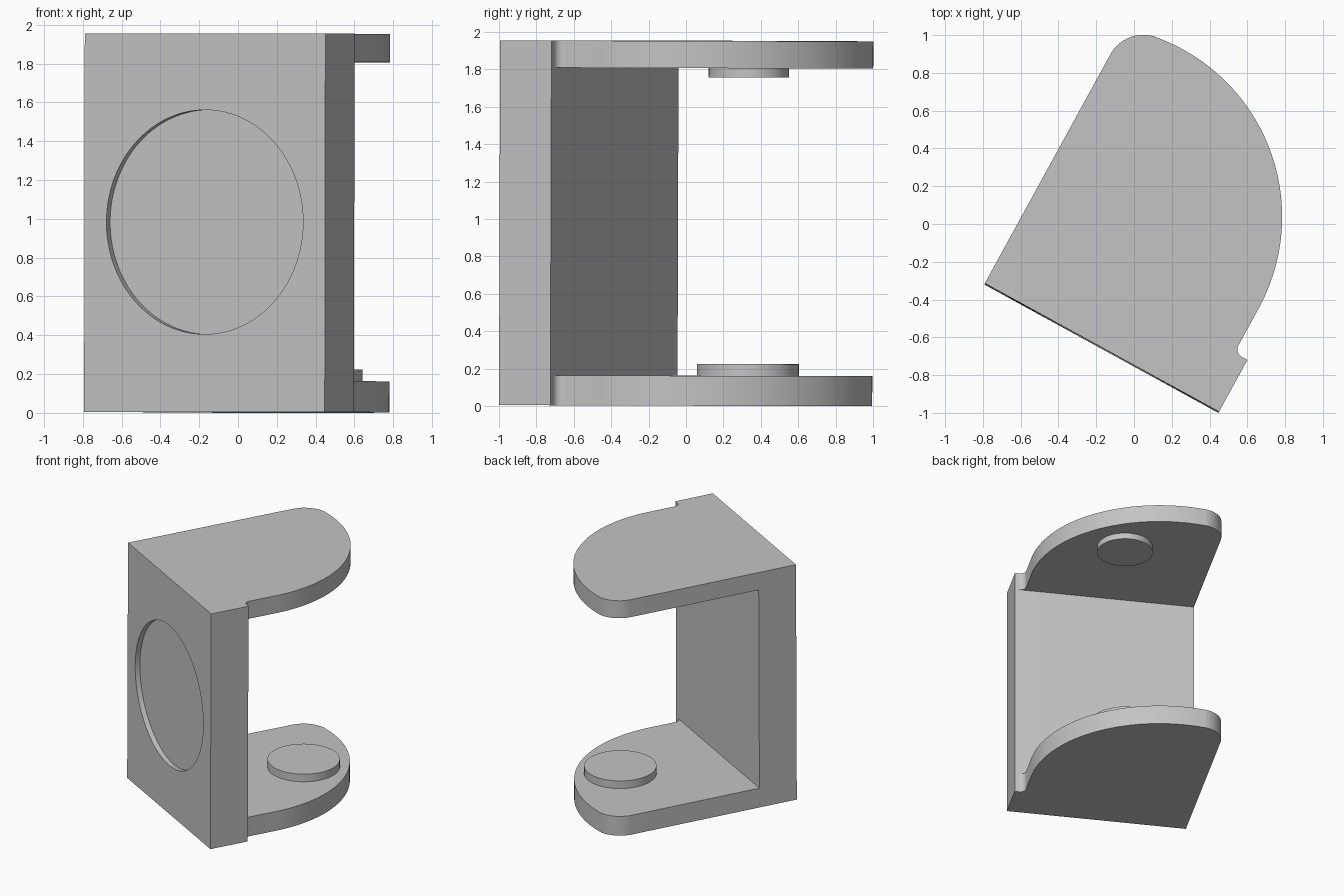
import bpy, bmesh, math
from mathutils import Matrix

cube = bpy.data.objects.get("Cube")
if cube:
    bpy.data.objects.remove(cube, do_unlink=True)

# Single grey material
GREY = (0.55, 0.55, 0.55, 1.0)
grey = bpy.data.materials.new("plain grey")
grey.use_nodes = True
grey.diffuse_color = GREY
grey.node_tree.nodes["Principled BSDF"].inputs["Base Color"].default_value = GREY

# Sizes in the bracket's own frame: x along the wall, y away from it
WIDTH, WALL, HEIGHT = 1.414, 0.313, 1.95
LOWER, UPPER = 0.16, 1.805      # inner faces of the two plates
PLATE_SIDE = 1.335

# Bracket frame: turned about z and leaning very slightly
PLACE = (Matrix.Translation((-0.793, -0.32, 0.0055))
         @ Matrix.Rotation(math.radians(-28.74), 4, 'Z')
         @ Matrix.Rotation(math.radians(-0.2), 4, 'X'))


def arc(cx, cy, r, a0, a1, n):
    return [(cx + r * math.cos(math.radians(a0 + (a1 - a0) * i / n)),
             cy + r * math.sin(math.radians(a0 + (a1 - a0) * i / n)))
            for i in range(n + 1)]


def prism(name, outline, z0, z1):
    """Extrude a flat outline from z0 up to z1."""
    bm = bmesh.new()
    face = bm.faces.new([bm.verts.new((x, y, z0)) for x, y in outline])
    new = bmesh.ops.extrude_face_region(bm, geom=[face])["geom"]
    bmesh.ops.translate(bm, vec=(0, 0, z1 - z0),
                        verts=[g for g in new if isinstance(g, bmesh.types.BMVert)])
    bmesh.ops.recalc_face_normals(bm, faces=bm.faces)
    mesh = bpy.data.meshes.new(name)
    bm.to_mesh(mesh)
    bm.free()
    mesh.materials.append(grey)
    obj = bpy.data.objects.new(name, mesh)
    bpy.context.collection.objects.link(obj)
    return obj


def activate(obj):
    bpy.ops.object.select_all(action='DESELECT')
    obj.select_set(True)
    bpy.context.view_layer.objects.active = obj


def cut(obj, cutter):
    cutter.hide_render = True
    mod = obj.modifiers.new("cut", 'BOOLEAN')
    mod.operation = 'DIFFERENCE'
    mod.solver = 'EXACT'
    mod.object = cutter
    activate(obj)
    bpy.ops.object.modifier_apply(modifier=mod.name)
    bpy.data.objects.remove(cutter, do_unlink=True)


# Bracket footprint: square wall end, filleted notch, wide curve, rounded tip
FILLET = 0.045
outline = [(0, 0), (WIDTH, 0), (WIDTH, WALL)]
outline += arc(PLATE_SIDE + FILLET, WALL + FILLET, FILLET, 270, 180, 8)
outline += arc(0.325, 0.58, 1.01, 0, 98.9, 48)
outline += arc(0.2, 1.382, 0.2, 98.9, 180, 20)[1:]
bracket = prism("bracket", outline, 0, HEIGHT)

# Open gap between the two plates
cut(bracket, prism("gap_cutter", [(-1, WALL), (3, WALL), (3, 3), (-1, 3)], LOWER, UPPER))

# Shallow round recess in the front of the wall
recess = prism("recess_cutter", arc(0, 0, 0.578, 0, 357.1875, 127), -0.04, 0.2)
recess.data.transform(Matrix.Translation((WIDTH / 2, 0, 0.978))
                      @ Matrix.Rotation(math.radians(90), 4, 'X'))
cut(bracket, recess)

# Round bosses facing each other on the plates
PIN_X, PIN_Y = WIDTH / 2, 1.13
lower_boss = prism("lower_boss", arc(PIN_X, PIN_Y, 0.272, 0, 354.375, 63), LOWER - 0.02, 0.223)
upper_boss = prism("upper_boss", arc(PIN_X, PIN_Y, 0.215, 0, 354.375, 63), 1.755, UPPER + 0.02)

for part in (bracket, lower_boss, upper_boss):
    part.data.transform(PLACE)
    activate(part)
    bpy.ops.object.shade_smooth_by_angle(angle=math.radians(30))
